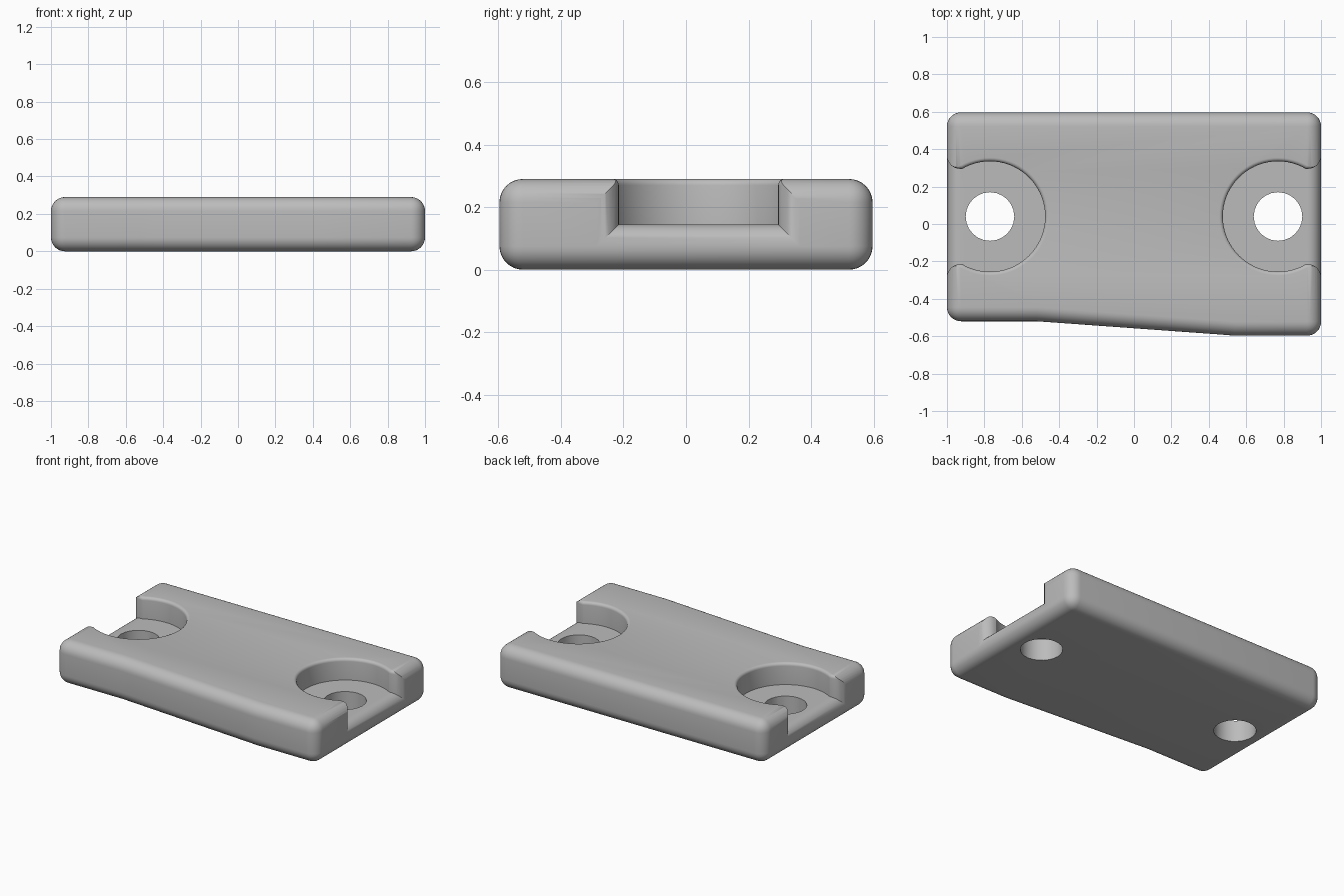
import bpy, bmesh
from math import sin, cos, pi, sqrt, radians

cube = bpy.data.objects.get("Cube")
if cube:
    bpy.data.objects.remove(cube, do_unlink=True)

HEIGHT, EDGE_R = 0.29, 0.075
FLOOR, LIP = 0.145, 0.02
HOLE_X, HOLE_Y = 0.77, 0.04
POCKET_R, MOUTH_W = 0.295, 0.255

grey = bpy.data.materials.new("light grey")
grey.use_nodes = True
colour = (0.5, 0.5, 0.5, 1)
grey.diffuse_color = colour
grey.node_tree.nodes["Principled BSDF"].inputs["Base Color"].default_value = colour


def add_object(name, bm):
    bmesh.ops.recalc_face_normals(bm, faces=bm.faces[:])
    mesh = bpy.data.meshes.new(name)
    bm.to_mesh(mesh)
    bm.free()
    obj = bpy.data.objects.new(name, mesh)
    bpy.context.collection.objects.link(obj)
    mesh.materials.append(grey)
    return obj


def loft(name, rings):
    """Closed solid through rings that share a point count."""
    bm = bmesh.new()
    loops = [[bm.verts.new(p) for p in ring] for ring in rings]
    for a, b in zip(loops, loops[1:]):
        for i in range(len(a)):
            j = (i + 1) % len(a)
            bm.faces.new((a[i], a[j], b[j], b[i]))
    bm.faces.new(loops[0])
    bm.faces.new(loops[-1])
    return add_object(name, bm)


def turned(name, x, profile, sides):
    """Solid of revolution from (radius, z) pairs."""
    angles = [2 * pi * i / sides for i in range(sides)]
    return loft(name, [[(x + r * cos(a), HOLE_Y + r * sin(a), z) for a in angles]
                       for r, z in profile])


# Rounded plate with a slightly stepped front edge
outline = [(-1, -0.52), (-0.52, -0.52), (-0.45, -0.525), (0.45, -0.59),
           (0.54, -0.597), (1, -0.597), (1, 0.597), (-1, 0.597)]
bm = bmesh.new()
base = bm.faces.new([bm.verts.new((x, y, 0)) for x, y in outline])
extruded = bmesh.ops.extrude_face_region(bm, geom=[base])["geom"]
bmesh.ops.translate(bm, vec=(0, 0, HEIGHT),
                    verts=[g for g in extruded if isinstance(g, bmesh.types.BMVert)])
bmesh.ops.recalc_face_normals(bm, faces=bm.faces[:])
sharp = [e for e in bm.edges if e.calc_face_angle() > 0.5]
bmesh.ops.bevel(bm, geom=sharp, offset=EDGE_R, offset_type='OFFSET', segments=8,
                profile=0.5, affect='EDGES', clamp_overlap=True)
plate = add_object("plate", bm)

# Rounded lip as (outward, height) steps, shared by pocket and mouth
lip = [(LIP * (1 - cos(t)), HEIGHT - LIP + LIP * sin(t))
       for t in (i * pi / 10 for i in range(6))]
lip.append((LIP, HEIGHT + 0.1))


def mouth_section(x, flare):
    w = MOUTH_W + flare
    side = [(w, FLOOR - flare)] + [(w + out, z) for out, z in lip]
    return ([(x, HOLE_Y + y, z) for y, z in side] +
            [(x, HOLE_Y - y, z) for y, z in reversed(side)])


cutters = []
for label, s in (("left", 1), ("right", -1)):
    # Round pocket and through hole
    cutters.append(turned(label + "_pocket_cutter", s * HOLE_X,
                          [(POCKET_R, FLOOR)] + [(POCKET_R + o, z) for o, z in lip], 72))
    cutters.append(turned(label + "_hole_cutter", s * HOLE_X,
                          [(0.13, -0.1), (0.13, FLOOR + 0.05)], 24))
    # Mouth that flares round towards the end of the plate
    r = 0.07
    sections = [mouth_section(s * 0.905, 0)]
    for i in range(9):
        a = i * pi / 16
        sections.append(mouth_section(s * (1 - r + r * sin(a)), r * (1 - cos(a))))
    sections.append(mouth_section(s * 1.1, r))
    cutters.append(loft(label + "_mouth_cutter", sections))

for cutter in cutters:
    cutter.hide_render = True
    mod = plate.modifiers.new(cutter.name, 'BOOLEAN')
    mod.operation = 'DIFFERENCE'
    mod.solver = 'EXACT'
    mod.object = cutter

# Bake the cuts, then drop the helpers
bpy.context.view_layer.update()
bpy.ops.object.select_all(action='DESELECT')
plate.select_set(True)
bpy.context.view_layer.objects.active = plate
for mod in list(plate.modifiers):
    bpy.ops.object.modifier_apply(modifier=mod.name)
for cutter in cutters:
    bpy.data.objects.remove(cutter, do_unlink=True)
bpy.ops.object.shade_smooth_by_angle(angle=radians(30))
